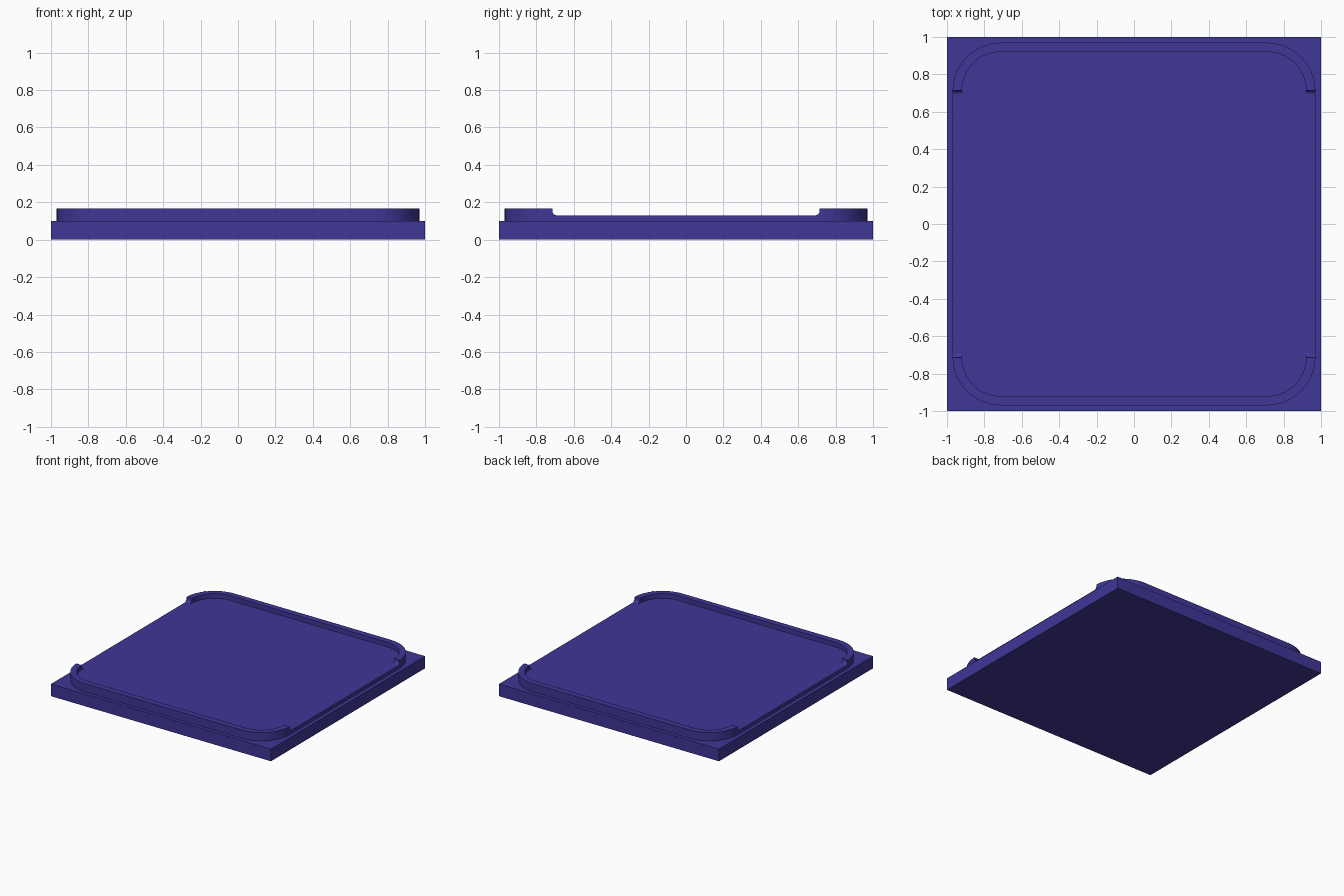
import bpy, bmesh, math

if "Cube" in bpy.data.objects:
    bpy.data.objects.remove(bpy.data.objects["Cube"])

mat = bpy.data.materials.new("indigo")
mat.diffuse_color = (0.05, 0.038, 0.31, 1)
mat.use_nodes = True
mat.node_tree.nodes["Principled BSDF"].inputs["Base Color"].default_value = mat.diffuse_color


def rounded_square(half, radius, steps=12):
    c = half - radius
    pts = []
    for k, (sx, sy) in enumerate([(1, 1), (-1, 1), (-1, -1), (1, -1)]):
        for i in range(steps + 1):
            a = math.pi / 2 * (k + i / steps)
            pts.append((sx * c + radius * math.cos(a), sy * c + radius * math.sin(a)))
    return pts


def extrude(name, points, offset):
    """Make a prism from a closed loop of 3D points."""
    bm = bmesh.new()
    face = bm.faces.new([bm.verts.new(p) for p in points])
    res = bmesh.ops.extrude_face_region(bm, geom=[face])
    verts = [g for g in res["geom"] if isinstance(g, bmesh.types.BMVert)]
    bmesh.ops.translate(bm, verts=verts, vec=offset)
    bmesh.ops.recalc_face_normals(bm, faces=bm.faces)
    mesh = bpy.data.meshes.new(name)
    bm.to_mesh(mesh)
    bm.free()
    obj = bpy.data.objects.new(name, mesh)
    bpy.context.collection.objects.link(obj)
    obj.data.materials.append(mat)
    return obj


def cut(target, cutter):
    cutter.hide_render = True
    cutter.hide_set(True)
    mod = target.modifiers.new(cutter.name, "BOOLEAN")
    mod.operation = "DIFFERENCE"
    mod.solver = "EXACT"
    mod.object = cutter


FLOOR, RIM = 0.13, 0.168

# square base slab
extrude("base_slab", [(-1, -1, 0), (1, -1, 0), (1, 1, 0), (-1, 1, 0)], (0, 0, 0.1))

# raised tray with rounded corners
tray = extrude("tray", [(x, y, 0.1) for x, y in rounded_square(0.97, 0.26)],
               (0, 0, RIM - 0.1))

# recess inside the rim
cut(tray, extrude("recess_cutter",
                  [(x, y, FLOOR) for x, y in rounded_square(0.92, 0.205)], (0, 0, 0.2)))

# side openings with filleted lower corners
w, r = 0.715, 0.025
arc = [(w - r + r * math.sin(a), FLOOR + r - r * math.cos(a))
       for a in (math.pi / 2 * i / 6 for i in range(7))]
profile = arc + [(w, 0.3), (-w, 0.3)] + [(-y, z) for y, z in reversed(arc)]
cut(tray, extrude("side_opening_cutter", [(-1.1, y, z) for y, z in profile], (2.2, 0, 0)))

# smooth rounded walls, sharp edges kept
bpy.ops.object.select_all(action="DESELECT")
tray.select_set(True)
bpy.context.view_layer.objects.active = tray
bpy.ops.object.shade_smooth_by_angle(angle=math.radians(30))
